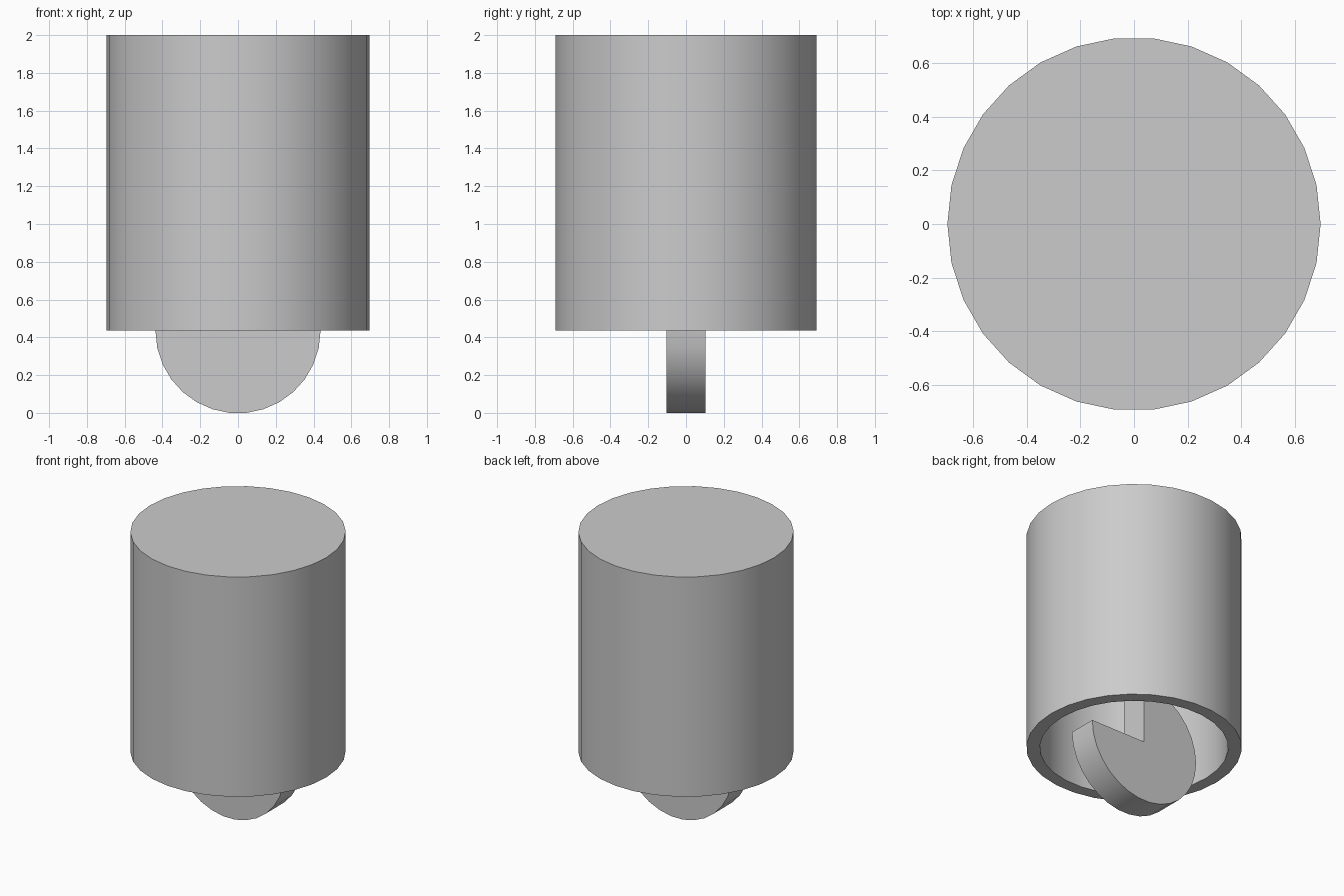
import bpy, bmesh, math
from mathutils import Vector

cube = bpy.data.objects.get("Cube")
if cube:
    bpy.data.objects.remove(cube, do_unlink=True)

SIDES = 30
STEP = 2 * math.pi / SIDES
BASE, TOP = 0.435, 2.0        # open rim and closed top of the housing
OUTER, WALL = 0.695, 0.087
WHEEL_R, WHEEL_HALF = 0.437, 0.102

grey = bpy.data.materials.new("light_grey")
grey.use_nodes = True
grey.diffuse_color = (0.6, 0.6, 0.6, 1)
grey.node_tree.nodes["Principled BSDF"].inputs["Base Color"].default_value = (0.6, 0.6, 0.6, 1)


def finish(name, bm):
    """Turn a bmesh into a shaded, coloured object."""
    bmesh.ops.remove_doubles(bm, verts=bm.verts, dist=1e-5)
    bmesh.ops.recalc_face_normals(bm, faces=bm.faces)
    mesh = bpy.data.meshes.new(name)
    bm.to_mesh(mesh)
    bm.free()
    mesh.materials.append(grey)
    obj = bpy.data.objects.new(name, mesh)
    bpy.context.collection.objects.link(obj)
    bpy.ops.object.select_all(action="DESELECT")
    obj.select_set(True)
    bpy.context.view_layer.objects.active = obj
    bpy.ops.object.shade_smooth_by_angle(angle=math.radians(30))
    return obj


# Housing: hollow cup, closed at the top and open below
bm = bmesh.new()
inner = OUTER - WALL
profile = [(0, TOP), (OUTER, TOP), (OUTER, BASE), (inner, BASE),
           (inner, TOP - WALL), (0, TOP - WALL)]
verts = [bm.verts.new((r, 0, z)) for r, z in profile]
edges = [bm.edges.new(pair) for pair in zip(verts, verts[1:])]
bmesh.ops.spin(bm, geom=verts + edges, cent=(0, 0, 0), axis=(0, 0, 1),
               angle=2 * math.pi, steps=SIDES)
finish("housing", bm)

# Wheel: upright disc with its upper +x quarter cut away
bm = bmesh.new()
outline = [(0, 0), (0, WHEEL_R * math.cos(STEP / 2))]
outline += [(WHEEL_R * math.cos(i * STEP), WHEEL_R * math.sin(i * STEP))
            for i in range(8, SIDES + 1)]
side = bm.faces.new([bm.verts.new((x, -WHEEL_HALF, BASE + z)) for x, z in outline])
extruded = bmesh.ops.extrude_face_region(bm, geom=[side], use_keep_orig=True)
moved = [v for v in extruded["geom"] if isinstance(v, bmesh.types.BMVert)]
bmesh.ops.translate(bm, verts=moved, vec=Vector((0, 2 * WHEEL_HALF, 0)))
finish("wheel", bm)
